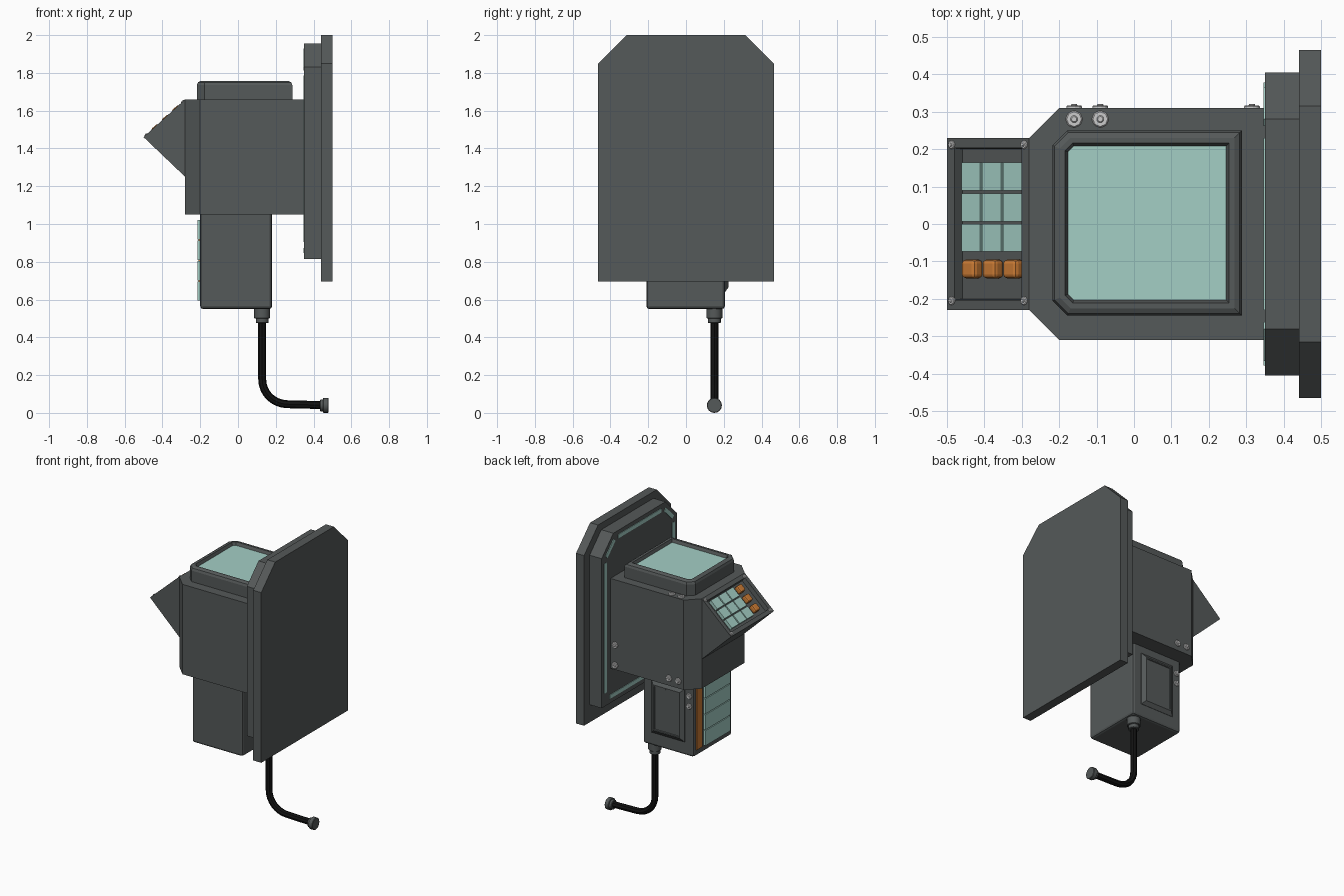
import bpy, bmesh
from math import atan2, radians, hypot
from mathutils import Matrix, Vector

if "Cube" in bpy.data.objects:
    bpy.data.objects.remove(bpy.data.objects["Cube"])


def material(name, r, g, b):
    m = bpy.data.materials.new(name)
    m.use_nodes = True
    m.diffuse_color = (r, g, b, 1)
    shader = next(n for n in m.node_tree.nodes if n.type == "BSDF_PRINCIPLED")
    shader.inputs["Base Color"].default_value = (r, g, b, 1)
    shader.inputs["Roughness"].default_value = 0.6
    return m


GREY = material("dark grey casing", 0.09, 0.1, 0.1)
TEAL = material("pale teal glass", 0.37, 0.62, 0.56)
ORANGE = material("orange", 0.6, 0.2, 0.035)
STEEL = material("light steel", 0.6, 0.6, 0.6)
BLACK = material("black rubber", 0.006, 0.006, 0.006)


def finish(name, bm, mats, matrix=None, bevel=0, segments=2):
    mesh = bpy.data.meshes.new(name)
    bm.to_mesh(mesh)
    bm.free()
    for m in mats:
        mesh.materials.append(m)
    ob = bpy.data.objects.new(name, mesh)
    bpy.context.collection.objects.link(ob)
    if matrix:
        ob.matrix_world = matrix
    if bevel:
        mod = ob.modifiers.new("Bevel", "BEVEL")
        mod.width, mod.segments = bevel, segments
        mod.limit_method, mod.angle_limit = "ANGLE", radians(40)
    return ob


def prism(name, outline, axis, lo, hi, mats=(GREY,), cap=None, insets=(), bevel=0):
    """Extrude a 2D outline along an axis, then step the face pointing towards cap."""
    place = {"x": lambda a, b, t: (t, a, b),
             "y": lambda a, b, t: (a, t, b),
             "z": lambda a, b, t: (a, b, t)}[axis]
    bm = bmesh.new()
    rings = [[bm.verts.new(place(a, b, t)) for a, b in outline] for t in (lo, hi)]
    for ring in rings:
        bm.faces.new(ring)
    n = len(outline)
    for i in range(n):
        j = (i + 1) % n
        bm.faces.new((rings[0][i], rings[0][j], rings[1][j], rings[1][i]))
    bmesh.ops.recalc_face_normals(bm, faces=bm.faces)
    if cap:
        bm.normal_update()
        face = max(bm.faces, key=lambda f: f.normal.dot(Vector(cap)))
        for thickness, depth in insets:
            bmesh.ops.inset_region(bm, faces=[face], thickness=thickness,
                                   depth=depth, use_even_offset=True)
        face.material_index = len(mats) - 1
    return finish(name, bm, mats, bevel=bevel)


def box(name, center, size, mat, matrix=Matrix(), bevel=0):
    bm = bmesh.new()
    bmesh.ops.create_cube(bm, size=1)
    bmesh.ops.scale(bm, vec=size, verts=bm.verts)
    return finish(name, bm, [mat], matrix @ Matrix.Translation(center), bevel)


def discs(name, steps, mat, matrix, sides):
    """Stacked cylinders along local z: (radius, start, end)."""
    bm = bmesh.new()
    for r, z0, z1 in steps:
        bmesh.ops.create_cone(bm, cap_ends=True, segments=sides, radius1=r, radius2=r,
                              depth=z1 - z0, matrix=Matrix.Translation((0, 0, (z0 + z1) / 2)))
    return finish(name, bm, [mat], matrix, bevel=0.003, segments=1)


def screw(name, matrix, r=0.023):
    return discs(name, [(r, -0.004, r * 0.3), (r * 0.45, 0, r * 0.5)], STEEL, matrix, 8)


def facing(direction, pos):
    return Matrix.Translation(pos) @ Vector(direction).to_track_quat("Z", "Y").to_matrix().to_4x4()


# Mounting plates with clipped upper corners
def plate_outline(w, low, high, cut):
    return [(-w, low), (w, low), (w, high - cut), (w - cut, high),
            (cut - w, high), (-w, high - cut)]


prism("outer_plate", plate_outline(0.465, 0.695, 2.0, 0.15), "x", 0.44, 0.5)
prism("inner_plate", plate_outline(0.405, 0.815, 1.955, 0.125), "x", 0.35, 0.44)

# Light strips around the inner plate
strips = [(0, 1.915, 0.46, 0), (0, 0.86, 0.64, 0)]
for s in (-1, 1):
    strips += [(s * 0.365, 1.345, 0.88, 90), (s * 0.314, 1.864, 0.12, -45 * s)]
for y, z, length, angle in strips:
    box("light_strip", (0, 0, 0), (0.008, length, 0.026), TEAL,
        Matrix.Translation((0.35, y, z)) @ Matrix.Rotation(radians(angle), 4, "X"))

# Main housing
prism("housing", [(0.35, -0.31), (0.35, 0.31), (-0.2, 0.31), (-0.28, 0.23),
                  (-0.28, -0.23), (-0.2, -0.31)], "z", 1.05, 1.66)

# Screen on top with a rounded bezel
prism("top_screen", [(0.288, -0.245), (0.288, 0.25), (-0.178, 0.25), (-0.218, 0.21),
                     (-0.218, -0.205), (-0.178, -0.245)], "z", 1.6, 1.735, (GREY, TEAL),
      (0, 0, 1), [(0.006, 0.015), (0.014, 0.007), (0.014, 0), (0.008, -0.02)])

# Sloping keypad
prism("keypad_wedge", [(-0.28, 1.66), (-0.5, 1.46), (-0.28, 1.25)], "y", -0.23, 0.23,
      (GREY,), (-0.7, 0, 0.7), [(0.027, 0), (0.003, -0.03)])
slope = Matrix.Translation((-0.39, 0, 1.56)) @ Matrix.Rotation(-atan2(0.2, 0.22), 4, "Y")
for i in (-1, 0, 1):
    x = 0.0045 + 0.0745 * i
    for y in (-0.037, 0.044, 0.127):
        box("key", (x, y, -0.02), (0.067, 0.074, 0.022), TEAL, slope)
    box("orange_button", (x, -0.12, -0.014), (0.05, 0.05, 0.036), ORANGE, slope, 0.01)
half = hypot(0.22, 0.2) / 2
for sx in (-1, 1):
    for y in (-0.205, 0.212):
        screw("keypad_screw", slope @ Matrix.Translation((sx * (half - 0.018), y, 0)), 0.012)

# Housing and grip screws
for x in (-0.16, -0.09):
    screw("top_screw", facing((0, 0, 1), (x, 0.28, 1.66)))
    screw("back_screw", facing((0, 1, 0), (x, 0.31, 1.1)), 0.022)
for z in (1.08, 1.218):
    screw("back_screw", facing((0, 1, 0), (0.315, 0.31, z)), 0.022)
for z in (0.89, 0.96):
    screw("grip_screw", facing((0, 1, 0), (-0.168, 0.205, z)), 0.02)

# Lower box with a raised side panel
box("lower_box", (-0.01, -0.002, 0.81), (0.38, 0.415, 0.52), GREY, bevel=0.015)
prism("side_panel", [(-0.135, 0.64), (0.115, 0.64), (0.115, 1.0), (-0.135, 1.0)], "y",
      0.19, 0.207, (GREY,), (0, 1, 0), [(0.025, 0.018), (0.008, 0), (0.003, -0.005)])

# Louvred panel and orange bar on the lower box
for i in range(4):
    box("louvre", (-0.205, -0.035, 0.645 + 0.108 * i), (0.02, 0.27, 0.102), TEAL)
box("orange_bar", (-0.202, 0.15, 0.805), (0.014, 0.06, 0.42), ORANGE)

# Cable and its connectors
curve = bpy.data.curves.new("cable", "CURVE")
curve.dimensions = "3D"
curve.bevel_depth, curve.bevel_resolution, curve.resolution_u = 0.021, 2, 8
curve.use_fill_caps = True
spline = curve.splines.new("BEZIER")
path = [(0.128, 0.5), (0.128, 0.18), (0.26, 0.046), (0.45, 0.041)]
handles = [((0, 0.1), (0, -0.1)), ((0, 0.1), (0, -0.075)),
           ((-0.075, 0.003), (0.06, -0.002)), ((-0.06, 0.002), (0.06, 0))]
spline.bezier_points.add(len(path) - 1)
for p, (x, z), (a, b) in zip(spline.bezier_points, path, handles):
    p.co = (x, 0.15, z)
    p.handle_left = (x + a[0], 0.15, z + a[1])
    p.handle_right = (x + b[0], 0.15, z + b[1])
curve.materials.append(BLACK)
cable = bpy.data.objects.new("cable", curve)
bpy.context.collection.objects.link(cable)

gland = discs("cable_gland", [(0.042, 0, 0.055), (0.034, 0.05, 0.08)], GREY,
              facing((0, 0, -1), (0.128, 0.15, 0.555)), 16)
plug = discs("cable_plug", [(0.032, 0, 0.02), (0.04, 0.015, 0.045)], GREY,
             facing((1, 0, 0), (0.435, 0.15, 0.04)), 16)

bpy.ops.object.select_all(action="DESELECT")
cable.select_set(True)
bpy.context.view_layer.objects.active = cable
bpy.ops.object.convert(target="MESH")
for ob in (gland, plug):
    ob.select_set(True)
bpy.ops.object.shade_smooth_by_angle(angle=radians(35))
